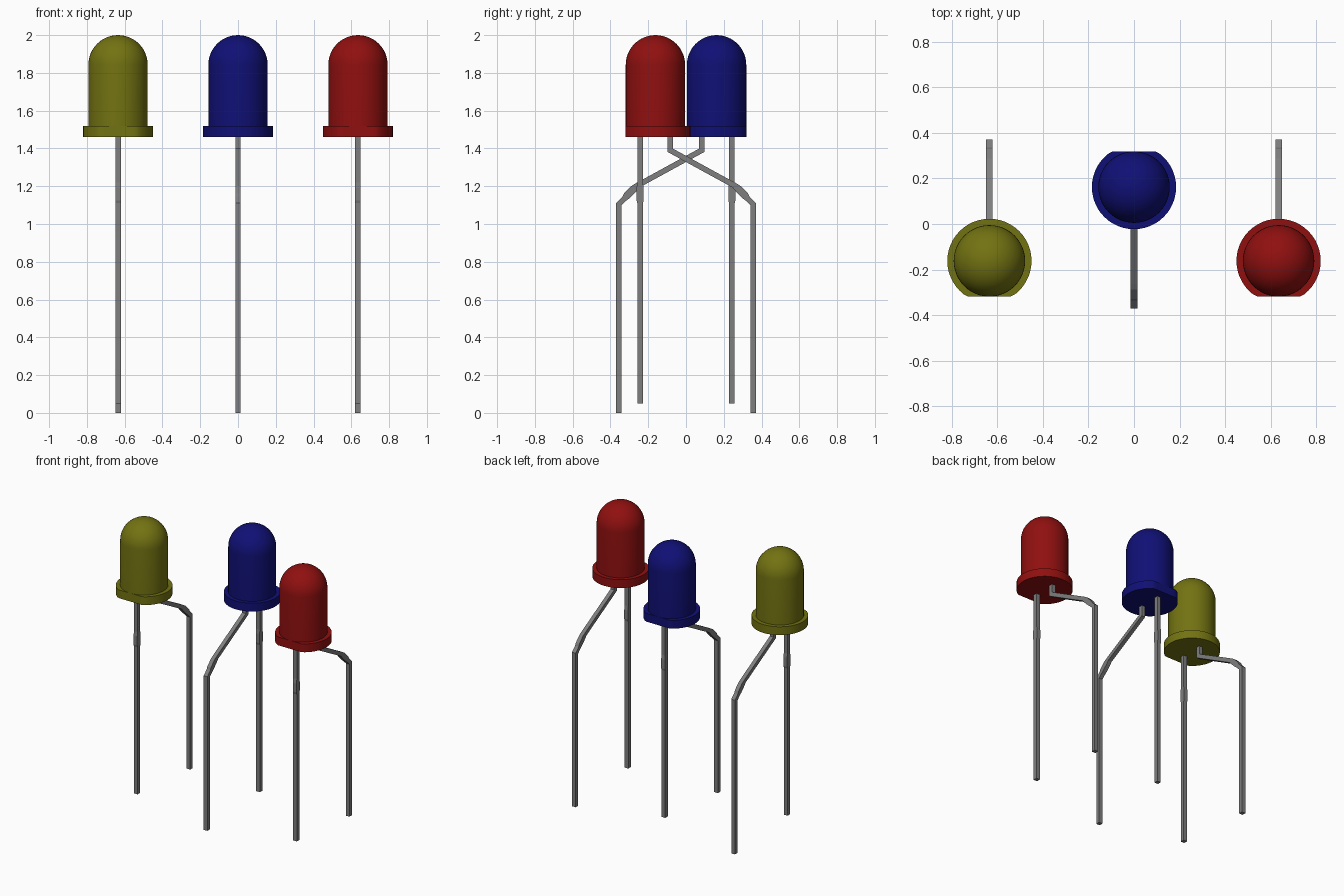
import bpy, bmesh
from math import sin, cos, pi
from mathutils import Vector, Matrix

if "Cube" in bpy.data.objects:
    bpy.data.objects.remove(bpy.data.objects["Cube"])

SEG = 48
CY = -0.162      # bulb centre in y before turning
R = 0.157        # bulb radius


def material(name, rgb):
    m = bpy.data.materials.new(name)
    m.diffuse_color = (*rgb, 1)
    m.use_nodes = True
    m.node_tree.nodes["Principled BSDF"].inputs["Base Color"].default_value = m.diffuse_color
    return m


def finish(name, bm, x, turn, mat, smooth=False):
    bmesh.ops.remove_doubles(bm, verts=bm.verts, dist=1e-5)
    bmesh.ops.recalc_face_normals(bm, faces=bm.faces)
    me = bpy.data.meshes.new(name)
    bm.to_mesh(me)
    bm.free()
    ob = bpy.data.objects.new(name, me)
    bpy.context.collection.objects.link(ob)
    ob.matrix_world = Matrix.Translation((x, 0, 0)) @ Matrix.Rotation(turn, 4, 'Z')
    me.materials.append(mat)
    if smooth:
        bpy.ops.object.select_all(action='DESELECT')
        ob.select_set(True)
        bpy.context.view_layer.objects.active = ob
        bpy.ops.object.shade_smooth_by_angle(angle=0.6)
    return ob


def bulb(name, x, turn, mat):
    # lathed flange, cylinder and dome; flange has one flat side
    prof = [(0.185, 1.46), (0.185, 1.52), (R, 1.52)]
    prof += [(R * cos(a), 1.843 + R * sin(a)) for a in [i * pi / 24 for i in range(12)]]
    bm = bmesh.new()
    rings = []
    for r, z in prof:
        rings.append([bm.verts.new((r * cos(2 * pi * i / SEG),
                                    CY + max(r * sin(2 * pi * i / SEG), -R), z))
                      for i in range(SEG)])
    for a, b in zip(rings, rings[1:]):
        for i in range(SEG):
            j = (i + 1) % SEG
            bm.faces.new((a[i], a[j], b[j], b[i]))
    bm.faces.new(rings[0])
    tip = bm.verts.new((0, CY, 2.0))
    for i in range(SEG):
        bm.faces.new((rings[-1][i], rings[-1][(i + 1) % SEG], tip))
    return finish(name, bm, x, turn, mat, True)


def leg(name, x, turn, path, mat):
    # square wire along a (y, z, half width) path with mitred bends
    bm = bmesh.new()
    pts = [Vector((y, z)) for y, z, w in path]
    rings = []
    for i, p in enumerate(pts):
        d0 = (p - pts[max(i - 1, 0)]).normalized()
        d1 = (pts[min(i + 1, len(pts) - 1)] - p).normalized()
        t = (d0 + d1).normalized()
        ref = d1 if d1.length else d0
        n = Vector((-t.y, t.x)) * path[i][2] / max(t.dot(ref), 0.5)
        h = 0.0145
        rings.append([bm.verts.new((sx * h, p.x + s * n.x, p.y + s * n.y))
                      for sx, s in ((-1, -1), (1, -1), (1, 1), (-1, 1))])
    for a, b in zip(rings, rings[1:]):
        for i in range(4):
            j = (i + 1) % 4
            bm.faces.new((a[i], a[j], b[j], b[i]))
    bm.faces.new(rings[0])
    bm.faces.new(rings[-1])
    return finish(name, bm, x, turn, mat)


W, B = 0.0145, 0.019   # wire and stop-bulge half widths
straight = [(-0.243, 1.465, W), (-0.243, 1.22, W), (-0.243, 1.19, B),
            (-0.243, 1.125, B), (-0.243, 1.11, W), (-0.243, 0.05, W)]
bent = [(-0.083, 1.465, W), (-0.083, 1.39, W), (0.255, 1.205, W), (0.275, 1.188, B),
        (0.315, 1.148, B), (0.325, 1.135, W), (0.356, 1.105, W), (0.356, 0, W)]

metal = material("dark_metal", (0.21, 0.21, 0.21))
for colour, x, turn, rgb in (("yellow", -0.635, 0, (0.17, 0.17, 0.006)),
                             ("blue", 0, pi, (0.005, 0.005, 0.18)),
                             ("red", 0.635, 0, (0.28, 0.005, 0.005))):
    bulb(colour + "_bulb", x, turn, material(colour + "_plastic", rgb))
    leg(colour + "_straight_leg", x, turn, straight, metal)
    leg(colour + "_bent_leg", x, turn, bent, metal)
